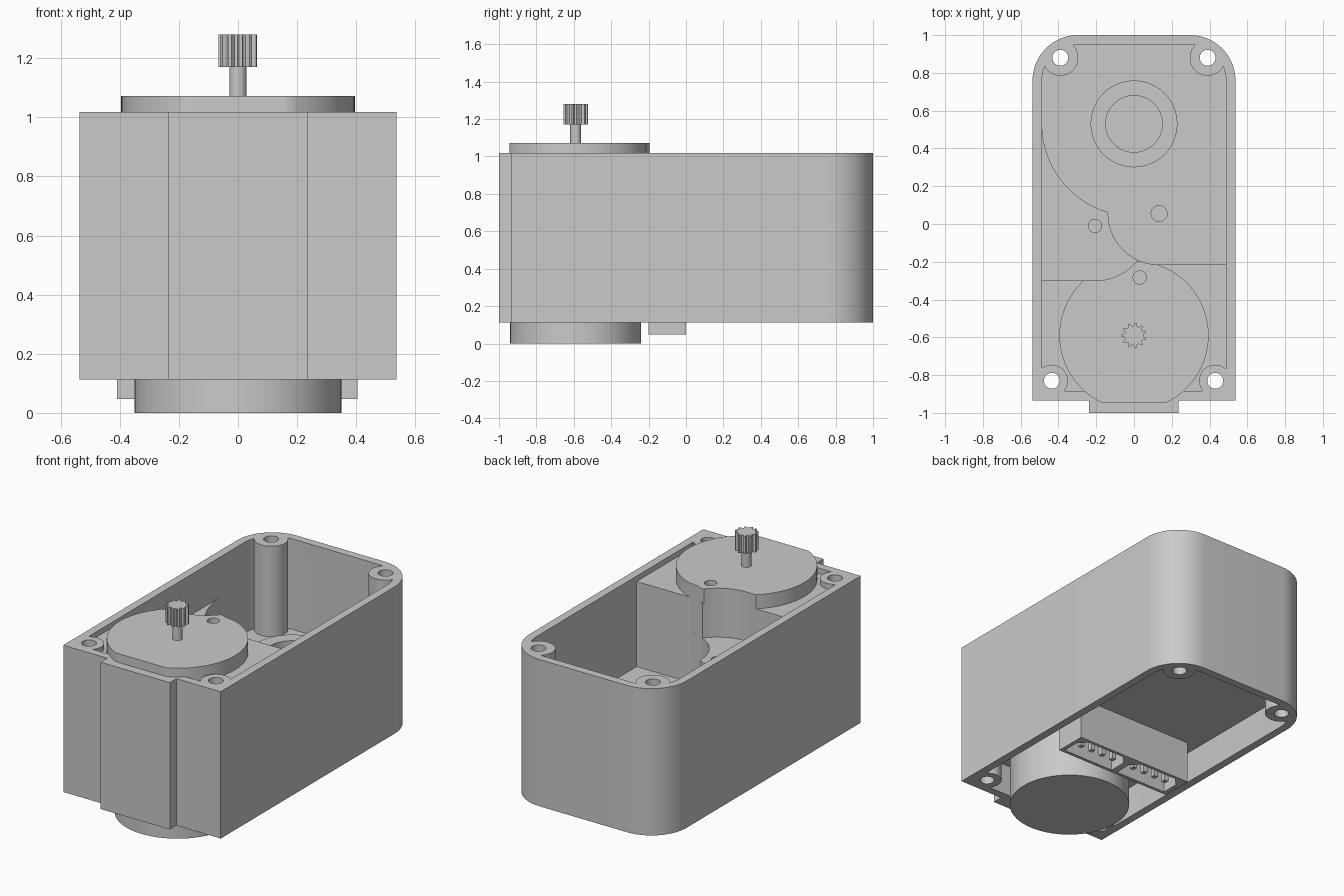
import bpy, bmesh
from math import sin, cos, pi, radians

if "Cube" in bpy.data.objects:
    bpy.data.objects.remove(bpy.data.objects["Cube"], do_unlink=True)

grey = bpy.data.materials.new("plain grey")
grey.use_nodes = True
grey.diffuse_color = (0.59, 0.59, 0.59, 1)
grey.node_tree.nodes["Principled BSDF"].inputs["Base Color"].default_value = grey.diffuse_color


def arc(cx, cy, r, a0, a1, n=16):
    angles = [radians(a0 + (a1 - a0) * i / n) for i in range(n + 1)]
    return [(cx + r * cos(a), cy + r * sin(a)) for a in angles]


def circle(cx, cy, r, n=48):
    return arc(cx, cy, r, 0, 360, n)[:-1]


def rect(x0, x1, y0, y1):
    return [(x0, y0), (x1, y0), (x1, y1), (x0, y1)]


def prism(name, outline, z0, z1):
    """Extrude a counter-clockwise outline from z0 to z1."""
    bm = bmesh.new()
    face = bm.faces.new([bm.verts.new((x, y, z0)) for x, y in outline])
    top = bmesh.ops.extrude_face_region(bm, geom=[face])["geom"]
    bmesh.ops.translate(bm, vec=(0, 0, z1 - z0),
                        verts=[g for g in top if isinstance(g, bmesh.types.BMVert)])
    bmesh.ops.recalc_face_normals(bm, faces=bm.faces)
    mesh = bpy.data.meshes.new(name)
    bm.to_mesh(mesh)
    bm.free()
    mesh.materials.append(grey)
    ob = bpy.data.objects.new(name, mesh)
    bpy.context.collection.objects.link(ob)
    return ob


def boolean(target, tool, operation="DIFFERENCE", keep=False):
    """Apply a boolean, then delete the tool unless it is needed again."""
    mod = target.modifiers.new("boolean", "BOOLEAN")
    mod.operation, mod.solver, mod.object = operation, "EXACT", tool
    bpy.context.view_layer.objects.active = target
    bpy.ops.object.modifier_apply(modifier=mod.name)
    if not keep:
        bpy.data.objects.remove(tool, do_unlink=True)


def drill(target, x, y, r, z0, z1):
    boolean(target, prism("drill", circle(x, y, r), z0, z1))


# Shared layout
BOTTOM, RIM = 0.113, 1.018
CEILING, WELL, SHELF = 0.31, 0.46, 0.77
SCREWS = [(-0.39, 0.88, 0.095), (0.39, 0.88, 0.095),
          (-0.435, -0.83, 0.085), (0.43, -0.83, 0.085)]
MOTOR = (0, -0.59)
OUTPUT, IDLER, PINION = (0, 0.53), (0.133, 0.055), (-0.207, -0.01)
inner_back = arc(0.297, 0.76, 0.19, 0, 90) + arc(-0.297, 0.76, 0.19, 90, 180)


def pocket(outline, z0, z1):
    """Cutter for a pocket that leaves the screw bosses standing."""
    cutter = prism("pocket_cutter", outline, z0, z1)
    for x, y, r in SCREWS:
        drill(cutter, x, y, r, -1, 2)
    return cutter


# Housing with rounded back corners and a front rib
housing = prism("housing",
                [(-0.537, -0.935), (-0.237, -0.935), (-0.237, -1), (0.235, -1),
                 (0.235, -0.935), (0.537, -0.935)]
                + arc(0.297, 0.76, 0.24, 0, 90) + arc(-0.297, 0.76, 0.24, 90, 180),
                BOTTOM, RIM)

# Rim recess and open underside
full = inner_back + [(-0.487, -0.885), (0.487, -0.885)]
boolean(housing, pocket(full, 0.985, 1.3))
boolean(housing, pocket(full, 0, CEILING))

# Gear shelf and deep gear well
shelf = pocket(inner_back + [(-0.487, -0.3)] + arc(*PINION, 0.29, 270, 322)
               + arc(*IDLER, 0.27, 246, 270) + [(0.487, -0.215)], SHELF, 1.25)
boolean(housing, shelf, keep=True)
boolean(housing, pocket(inner_back + arc(*OUTPUT, 0.487, 180, 253)
                        + arc(*IDLER, 0.27, 179, 270) + [(0.487, -0.215)], WELL, 1.2))

# Bearing seat, axle holes and screw holes
boolean(housing, prism("bearing_ring", circle(*OUTPUT, 0.23), WELL - 0.05, WELL + 0.1), "UNION")
drill(housing, *OUTPUT, 0.15, WELL - 0.06, 1)
drill(housing, *IDLER, 0.042, WELL - 0.08, WELL + 0.1)
drill(housing, *PINION, 0.035, SHELF - 0.1, SHELF + 0.1)
for x, y, r in SCREWS:
    drill(housing, x, y, 0.042, -1, 2)

# Motor cover disc, flattened at the front and notched by the gear shelf
cover = prism("motor_cover", [(x, max(y, -0.945)) for x, y in circle(*MOTOR, 0.395, 96)],
              0.98, 1.072)
boolean(cover, shelf)
drill(cover, 0.03, -0.283, 0.035, 1.02, 1.2)

# Motor can, shaft and toothed pinion
can = prism("motor_can", circle(*MOTOR, 0.35, 64), 0, CEILING + 0.05)
shaft = prism("motor_shaft", circle(*MOTOR, 0.029, 24), 1.05, 1.2)
teeth = []
for i in range(11):
    for step, r in ((-0.33, 0.051), (-0.15, 0.066), (0.15, 0.066), (0.33, 0.051)):
        a = 2 * pi * (i + 0.5 + step) / 11
        teeth.append((MOTOR[0] + r * cos(a), MOTOR[1] + r * sin(a)))
prism("pinion_gear", teeth, 1.17, 1.28)

# Connector block with two sockets of four pins
connector = prism("connector_block", rect(-0.41, 0.405, -0.2, 0), 0.047, CEILING + 0.01)
for mid in (-0.2, 0.2):
    boolean(connector, prism("socket_cutter",
            [(mid - 0.18, -0.18), (mid + 0.18, -0.18), (mid + 0.18, -0.07),
             (mid + 0.13, -0.02), (mid - 0.13, -0.02), (mid - 0.18, -0.07)], 0, 0.23))
    for i in range(4):
        x = mid + (i - 1.5) * 0.08
        prism("connector_pin", rect(x - 0.014, x + 0.014, -0.115, -0.085), 0.06, 0.24)

# Smooth round walls, crisp edges
bpy.ops.object.select_all(action="DESELECT")
for ob in (housing, cover, can, shaft):
    ob.select_set(True)
bpy.context.view_layer.objects.active = housing
bpy.ops.object.shade_smooth_by_angle(angle=radians(30))
